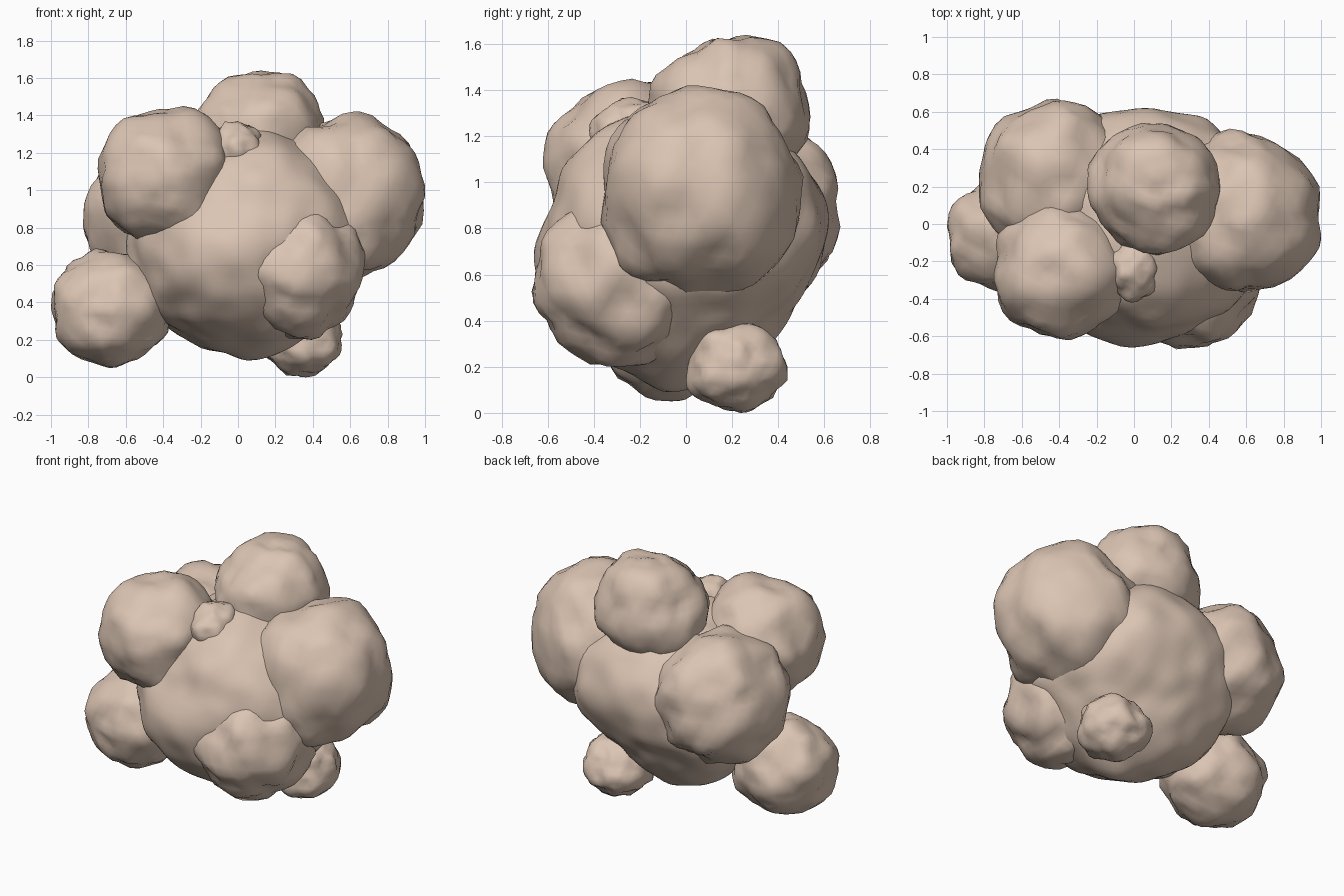
import bpy
import bmesh
from mathutils import Vector, noise

cube = bpy.data.objects.get("Cube")
if cube:
    bpy.data.objects.remove(cube, do_unlink=True)

# One dusty beige for the whole cluster
beige = bpy.data.materials.new("dusty_beige")
beige.use_nodes = True
colour = (0.71, 0.555, 0.45, 1)
beige.diffuse_color = colour
bsdf = beige.node_tree.nodes["Principled BSDF"]
bsdf.inputs["Base Color"].default_value = colour
bsdf.inputs["Roughness"].default_value = 0.8


def lump(name, low, high, seed, pushes=(), rough=1.0, detail=4):
    """A bumpy ball fitted between two opposite corners.

    Each push is a direction and an amount: swell if positive, dent if not.
    """
    low, high = Vector(low), Vector(high)
    bm = bmesh.new()
    bmesh.ops.create_icosphere(bm, subdivisions=detail, radius=1)
    shift = Vector((seed * 7.3, seed * 3.1, seed * 5.7))
    for v in bm.verts:
        d = v.co.normalized()
        bump = 0.13 * noise.noise(d * 1.6 + shift)
        bump += 0.07 * noise.noise(d * 3.6 - shift)
        radius = 1 + rough * bump
        for direction, amount in pushes:
            radius += amount * max(0, d.dot(Vector(direction).normalized())) ** 4
        v.co = d * radius
    # Fit the bumpy ball to its extents
    for axis in range(3):
        values = [v.co[axis] for v in bm.verts]
        start, size = min(values), max(values) - min(values)
        for v in bm.verts:
            t = (v.co[axis] - start) / size
            v.co[axis] = low[axis] + t * (high[axis] - low[axis])
    centre = (low + high) / 2
    bmesh.ops.translate(bm, verts=bm.verts, vec=-centre)
    for face in bm.faces:
        face.smooth = True
    mesh = bpy.data.meshes.new(name)
    bm.to_mesh(mesh)
    bm.free()
    mesh.materials.append(beige)
    obj = bpy.data.objects.new(name, mesh)
    obj.location = centre
    bpy.context.collection.objects.link(obj)


# Large central body, fuller high up and cut away low at the back
lump("core", (-0.6, -0.66, 0.09), (0.69, 0.62, 1.33), 1,
     [((7, 7, 2), 0.14), ((5, -4, 7), 0.1), ((-4, 6, 6), 0.06),
      ((5, 7, -6), -0.14)], 0.6, 5)

# Lobes around the body
lump("upper_right_lobe", (-0.75, -0.62, 0.72), (-0.05, 0.15, 1.45), 2,
     [((5, -1, 8), 0.1), ((6, 0, -7), -0.08), ((-5, -6, 6), 0.06)])
lump("upper_left_lobe", (0.12, -0.37, 0.48), (1.0, 0.51, 1.42), 3,
     [((2, 6, -7), 0.08), ((4, -5, -7), 0.06), ((6, 0, 8), 0.06),
      ((7, 6, 1), 0.07), ((7, -6, 0), 0.07)])
lump("top_lobe", (-0.25, -0.18, 0.9), (0.46, 0.54, 1.64), 4,
     [((2, 5, 8), 0.06), ((-6, -3, 6), -0.1), ((0, -5, 7), -0.05),
      ((-7, -7, 2), -0.04)])
lump("lower_front_lobe", (-0.04, -0.67, 0.2), (0.68, 0.13, 0.97), 5,
     [((1, 0, 9), 0.1), ((-6, -3, 7), -0.1)], 1.2)
lump("lower_right_lobe", (-1.0, -0.38, 0.05), (-0.36, 0.24, 0.69), 6,
     [((-7, -7, 0), -0.06), ((-7, 7, 0), -0.06)])
lump("back_lobe", (-0.83, -0.18, 0.44), (-0.02, 0.67, 1.29), 7,
     [((-7, 7, 0), -0.06)])

# Small knobs
lump("bottom_knob", (0.12, 0.0, 0.0), (0.56, 0.44, 0.41), 8, rough=1.2)
lump("top_knob", (-0.15, -0.42, 1.03), (0.14, -0.05, 1.37), 9, rough=1.2)
